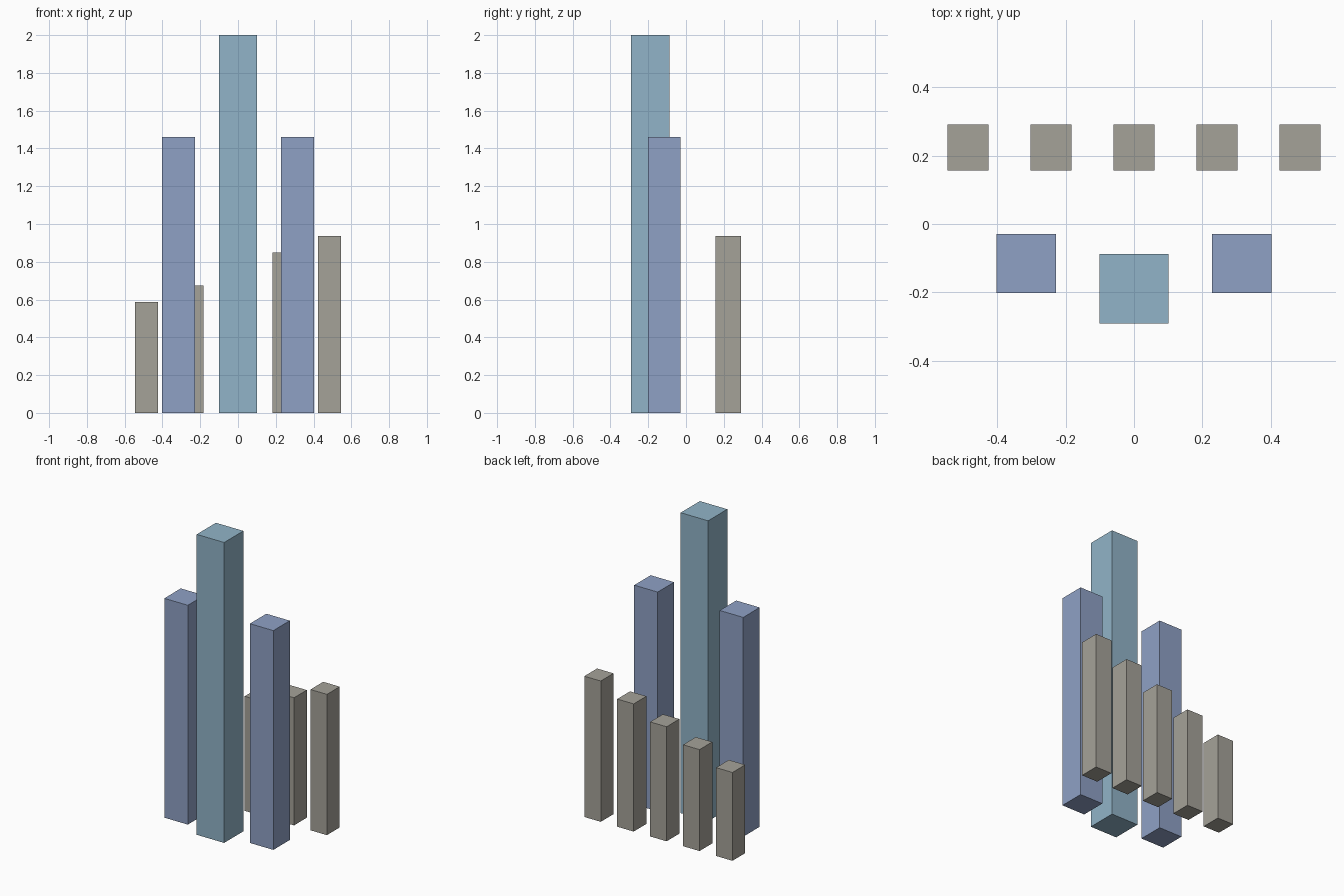
import bpy
import bmesh
from mathutils import Matrix, Vector

if "Cube" in bpy.data.objects:
    bpy.data.objects.remove(bpy.data.objects["Cube"])


def material(name, rgb):
    # sRGB 0-255 to linear
    lin = [((c / 255 + 0.055) / 1.055) ** 2.4 for c in rgb]
    m = bpy.data.materials.new(name)
    m.diffuse_color = (*lin, 1.0)
    m.use_nodes = True
    m.node_tree.nodes["Principled BSDF"].inputs["Base Color"].default_value = m.diffuse_color
    return m


def tower(name, x, y, width, depth, height, mat):
    """Upright closed box standing on the ground."""
    bm = bmesh.new()
    bmesh.ops.create_cube(bm, size=1.0, matrix=Matrix.Translation((0, 0, height / 2))
                          @ Matrix.Diagonal(Vector((width, depth, height, 1))))
    mesh = bpy.data.meshes.new(name)
    bm.to_mesh(mesh)
    bm.free()
    mesh.materials.append(mat)
    obj = bpy.data.objects.new(name, mesh)
    obj.location = (x, y, 0)
    bpy.context.collection.objects.link(obj)


teal = material("teal glass", (145, 180, 200))
blue = material("blue glass", (143, 161, 197))
stone = material("grey stone", (165, 162, 153))

# Tall central tower at the front
tower("central_tower", 0, -0.189, 0.202, 0.202, 2.0, teal)

# Pair of flanking towers
for side, sign in (("left", -1), ("right", 1)):
    tower(f"{side}_tower", sign * 0.315, -0.115, 0.173, 0.173, 1.46, blue)

# Back row of blocks rising evenly from left to right
for i in range(5):
    tower(f"back_block_{i + 1}", (i - 2) * 0.2425, 0.2235, 0.121, 0.134,
          0.588 + i * 0.0873, stone)
